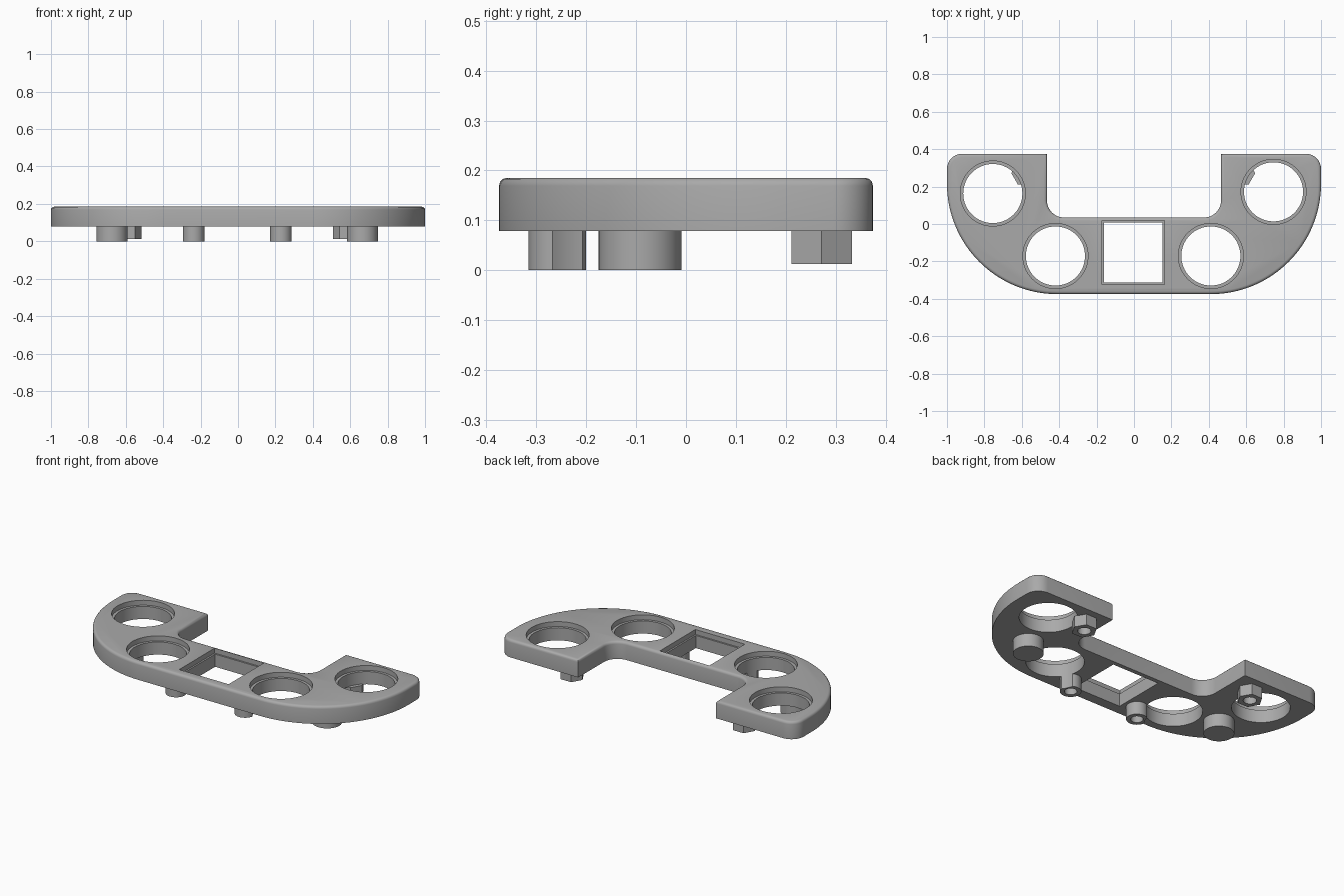
import bpy, bmesh, math
from mathutils import Matrix

if "Cube" in bpy.data.objects:
    bpy.data.objects.remove(bpy.data.objects["Cube"], do_unlink=True)

grey = bpy.data.materials.new("plain grey")
grey.use_nodes = True
grey.diffuse_color = (0.4, 0.4, 0.4, 1)
grey.node_tree.nodes["Principled BSDF"].inputs["Base Color"].default_value = (0.4, 0.4, 0.4, 1)

BOTTOM, TOP = 0.078, 0.185
LEDGE = TOP - 0.03


def finish(name, bm):
    bmesh.ops.recalc_face_normals(bm, faces=bm.faces[:])
    mesh = bpy.data.meshes.new(name)
    bm.to_mesh(mesh)
    bm.free()
    mesh.materials.append(grey)
    ob = bpy.data.objects.new(name, mesh)
    bpy.context.collection.objects.link(ob)
    return ob


def prism(name, x, y, r, z0, z1, sides=64):
    bm = bmesh.new()
    bmesh.ops.create_cone(bm, cap_ends=True, segments=sides, radius1=r, radius2=r,
                          depth=z1 - z0, matrix=Matrix.Translation((x, y, (z0 + z1) / 2)))
    # a hexagon gets a corner on the x axis
    if sides == 6:
        bmesh.ops.rotate(bm, verts=bm.verts[:], cent=(x, y, 0), matrix=Matrix.Rotation(math.pi / 2, 3, 'Z'))
    return finish(name, bm)


def block(name, x0, x1, y0, y1, z0, z1):
    bm = bmesh.new()
    bmesh.ops.create_cube(bm, size=1)
    bmesh.ops.scale(bm, vec=(x1 - x0, y1 - y0, z1 - z0), verts=bm.verts[:])
    bmesh.ops.translate(bm, vec=((x0 + x1) / 2, (y0 + y1) / 2, (z0 + z1) / 2), verts=bm.verts[:])
    return finish(name, bm)


def cut(target, cutters):
    for cutter in cutters:
        mod = target.modifiers.new("cut", 'BOOLEAN')
        mod.operation, mod.solver, mod.object = 'DIFFERENCE', 'EXACT', cutter
        cutter.hide_render = True
        cutter.hide_viewport = True
    bpy.context.view_layer.update()
    mesh = bpy.data.meshes.new_from_object(target.evaluated_get(bpy.context.evaluated_depsgraph_get()))
    target.modifiers.clear()
    target.data = mesh
    for cutter in cutters:
        bpy.data.objects.remove(cutter, do_unlink=True)


def arc(cx, cy, r, a0, a1, n):
    return [(cx + r * math.cos(math.radians(a0 + (a1 - a0) * i / n)),
             cy + r * math.sin(math.radians(a0 + (a1 - a0) * i / n))) for i in range(n + 1)]


# plate outline: half of it, then mirrored
half = arc(0.41, 0.215, 0.59, -90, 0, 32)
half += arc(0.92, 0.295, 0.08, 0, 90, 8)
half += [(0.465, 0.375)]
half += arc(0.375, 0.125, 0.09, 0, -90, 10)
outline = half + [(-x, y) for x, y in reversed(half)]
bm = bmesh.new()
base = bm.faces.new([bm.verts.new((x, y, BOTTOM)) for x, y in outline])
top = bmesh.ops.extrude_face_region(bm, geom=[base], use_keep_orig=True)
bmesh.ops.translate(bm, vec=(0, 0, TOP - BOTTOM),
                    verts=[g for g in top["geom"] if isinstance(g, bmesh.types.BMVert)])
bmesh.ops.recalc_face_normals(bm, faces=bm.faces[:])
rim = [e for e in bm.edges if all(v.co.z > TOP - 0.001 for v in e.verts)]
bmesh.ops.bevel(bm, geom=rim, offset=0.016, segments=3, profile=0.5, affect='EDGES')
plate = finish("plate", bm)

# stepped round openings and the stepped square window
openings = [(-0.755, 0.163), (0.746, 0.172), (-0.42, -0.171), (0.411, -0.171)]
cutters = []
for x, y in openings:
    cutters.append(prism("opening_cutter", x, y, 0.158, -0.1, 0.3))
    cutters.append(prism("opening_ledge_cutter", x, y, 0.174, LEDGE, 0.3))
cutters.append(block("window_cutter", -0.161, 0.153, -0.313, 0.009, -0.1, 0.3))
cutters.append(block("window_ledge_cutter", -0.171, 0.163, -0.323, 0.019, LEDGE, 0.3))
cut(plate, cutters)
parts = [plate]

# feet, screw posts and hexagonal sockets underneath
for side, s in (("left", 1), ("right", -1)):
    shift = -0.004
    parts.append(prism(side + "_foot", shift + s * 0.67, -0.092, 0.083, 0, BOTTOM + 0.002))

    post = prism(side + "_screw_post", shift + s * 0.233, -0.258, 0.058, 0, BOTTOM + 0.002, 48)
    hx, hy = openings[3 if s > 0 else 2]
    cut(post, [prism("bore_cutter", shift + s * 0.233, -0.258, 0.034, -0.1, 0.07, 32),
               prism("opening_cutter", hx, hy, 0.158, -0.1, 0.3)])
    parts.append(post)

    socket = prism(side + "_hex_socket", shift + s * 0.582, 0.272, 0.07, 0.012, BOTTOM + 0.002, 6)
    cut(socket, [prism("bore_cutter", shift + s * 0.582, 0.272, 0.036, -0.1, 0.07, 32)])
    parts.append(socket)

# smooth curved walls, crisp edges
bpy.ops.object.select_all(action='DESELECT')
for ob in parts:
    ob.select_set(True)
bpy.context.view_layer.objects.active = plate
bpy.ops.object.shade_smooth_by_angle(angle=math.radians(32))
